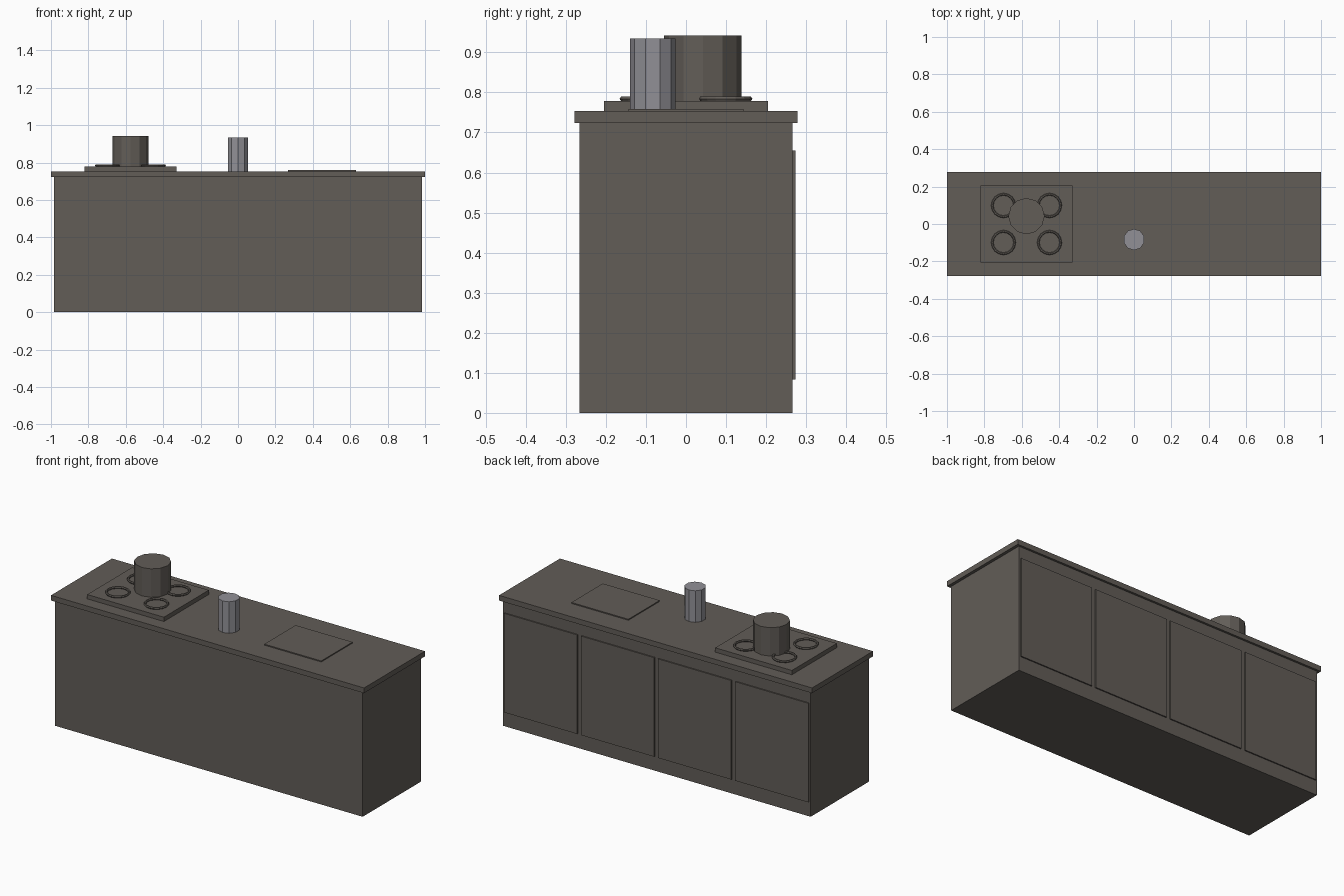
import bpy
import math

if "Cube" in bpy.data.objects:
    bpy.data.objects.remove(bpy.data.objects["Cube"])


def make_material(name, rgb):
    m = bpy.data.materials.new(name)
    m.diffuse_color = (*rgb, 1.0)
    m.use_nodes = True
    m.node_tree.nodes["Principled BSDF"].inputs["Base Color"].default_value = m.diffuse_color
    return m


DARK = make_material("warm dark grey", (0.122, 0.109, 0.096))
METAL = make_material("light steel grey", (0.283, 0.279, 0.305))


def finish(name, mat):
    ob = bpy.context.object
    ob.name = name
    ob.data.materials.append(mat)
    return ob


def box(name, x, y, z, mat=DARK):
    """Box from (min, max) ranges on each axis."""
    bpy.ops.mesh.primitive_cube_add(
        size=1, location=[(a + b) / 2 for a, b in (x, y, z)])
    ob = finish(name, mat)
    ob.scale = [b - a for a, b in (x, y, z)]
    bpy.ops.object.transform_apply(location=False, rotation=False, scale=True)
    return ob


def cylinder(name, x, y, z, radius, sides, mat=DARK):
    bpy.ops.mesh.primitive_cylinder_add(
        vertices=sides, radius=radius, depth=z[1] - z[0],
        location=(x, y, (z[0] + z[1]) / 2))
    return finish(name, mat)


# Cabinet and worktop
box("cabinet_body", (-0.983, 0.983), (-0.266, 0.266), (0, 0.724))
box("worktop", (-1, 1), (-0.278, 0.278), (0.723, 0.753))

# Four doors on the back
for i in range(4):
    cx = (i - 1.5) * 0.4925
    box(f"door_{i + 1}", (cx - 0.234, cx + 0.234), (0.26, 0.273), (0.083, 0.655))

# Cooktop with four burner rings
CX = -0.575
box("cooktop", (CX - 0.245, CX + 0.245), (-0.205, 0.205), (0.752, 0.778))
for i, (sx, sy) in enumerate([(-1, -1), (1, -1), (-1, 1), (1, 1)]):
    bpy.ops.mesh.primitive_torus_add(
        major_segments=16, minor_segments=6,
        major_radius=0.060, minor_radius=0.0065,
        location=(CX + sx * 0.123, sy * 0.099, 0.784))
    finish(f"burner_ring_{i + 1}", DARK)

# Cooking pot
cylinder("pot", CX, 0.042, (0.777, 0.942), 0.097, 12)

# Steel canister
cylinder("canister", 0, -0.083, (0.752, 0.935), 0.057, 10, METAL)

# Thin chopping board
box("chopping_board", (0.268, 0.632), (-0.143, 0.143), (0.752, 0.759))
